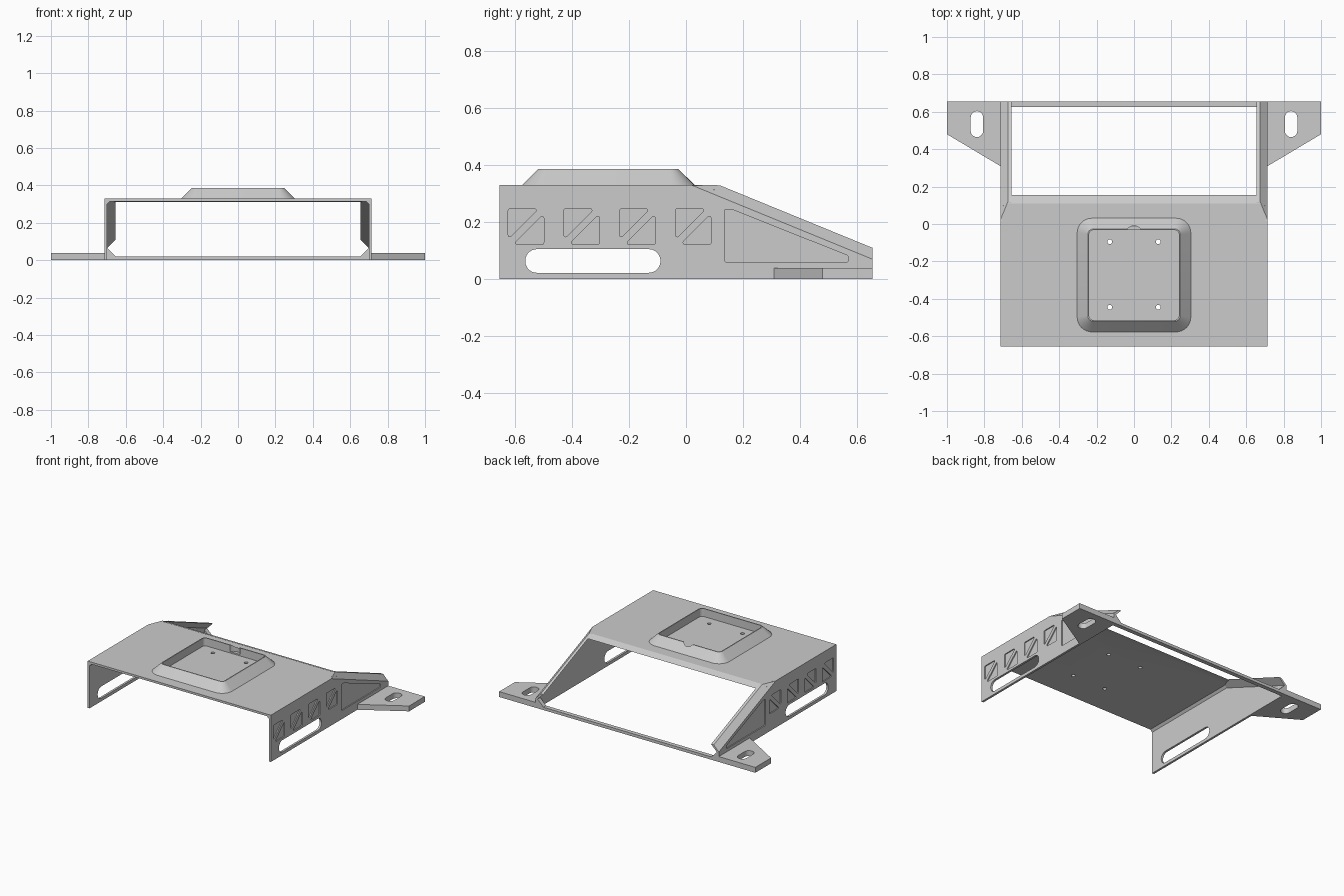
import bpy, bmesh, math
from mathutils import Vector

if "Cube" in bpy.data.objects:
    bpy.data.objects.remove(bpy.data.objects["Cube"])

grey = bpy.data.materials.new("plain grey")
grey.use_nodes = True
grey.diffuse_color = (0.6, 0.6, 0.6, 1)
grey.node_tree.nodes["Principled BSDF"].inputs["Base Color"].default_value = (0.6, 0.6, 0.6, 1)

TOP = 0.33       # height of the deck
OUT, INN = 0.715, 0.70   # outer and inner face of a side wall
BACK = 0.655     # half depth
parts = []


def rounded(points, radius, steps=5):
    """Polygon with every corner replaced by an arc."""
    result = []
    for i, corner in enumerate(points):
        p = Vector(corner)
        a = (Vector(points[i - 1]) - p).normalized()
        b = (Vector(points[(i + 1) % len(points)]) - p).normalized()
        half = a.angle(b) / 2
        centre = p + (a + b).normalized() * radius / math.sin(half)
        reach = radius / math.tan(half)
        start = (p + a * reach - centre).normalized()
        end = (p + b * reach - centre).normalized()
        for k in range(steps + 1):
            ray = start.lerp(end, k / steps) if k in (0, steps) else start.slerp(end, k / steps)
            result.append(tuple(centre + ray.normalized() * radius))
    return result


def box2d(u0, u1, v0, v1):
    return [(u0, v0), (u1, v0), (u1, v1), (u0, v1)]


def loft(name, rings, closed=False):
    """Join matching rings of points; cap the ends, or close into a loop."""
    bm = bmesh.new()
    loops = [[bm.verts.new(p) for p in ring] for ring in rings]
    pairs = list(zip(loops, loops[1:]))
    if closed:
        pairs.append((loops[-1], loops[0]))
    else:
        bm.faces.new(loops[0])
        bm.faces.new(loops[-1])
    for a, b in pairs:
        for i in range(len(a)):
            bm.faces.new((a[i - 1], a[i], b[i], b[i - 1]))
    bmesh.ops.recalc_face_normals(bm, faces=bm.faces)
    mesh = bpy.data.meshes.new(name)
    bm.to_mesh(mesh)
    bm.free()
    mesh.materials.append(grey)
    obj = bpy.data.objects.new(name, mesh)
    bpy.context.collection.objects.link(obj)
    return obj


def prism(name, outline, axis, lo, hi):
    """Extrude a 2D outline along one axis."""
    def place(p, d):
        q = list(p)
        q.insert("xyz".index(axis), d)
        return q
    return loft(name, [[place(p, d) for p in outline] for d in (lo, hi)])


def trim(obj, point, normal):
    """Cut away everything on the normal's side of a plane."""
    bm = bmesh.new()
    bm.from_mesh(obj.data)
    cut = bmesh.ops.bisect_plane(bm, geom=bm.verts[:] + bm.edges[:] + bm.faces[:],
                                 plane_co=point, plane_no=normal, clear_outer=True)
    edges = [e for e in cut["geom_cut"] if isinstance(e, bmesh.types.BMEdge)]
    bmesh.ops.holes_fill(bm, edges=edges)
    bmesh.ops.recalc_face_normals(bm, faces=bm.faces)
    bm.to_mesh(obj.data)
    bm.free()


def finish(obj, cutters=(), mirror=False):
    """Apply the cuts and the mirroring, then drop the cutters."""
    for c in cutters:
        c.hide_render = True
        m = obj.modifiers.new("cut", "BOOLEAN")
        m.operation, m.solver, m.object = "DIFFERENCE", "EXACT", c
    if mirror:
        m = obj.modifiers.new("mirror", "MIRROR")
        m.use_mirror_merge = False
    graph = bpy.context.evaluated_depsgraph_get()
    mesh = bpy.data.meshes.new_from_object(obj.evaluated_get(graph))
    obj.modifiers.clear()
    obj.data = mesh
    for c in cutters:
        bpy.data.objects.remove(c)
    parts.append(obj)


def circle(x, y, r, n=20):
    return [(x + r * math.cos(math.tau * i / n), y + r * math.sin(math.tau * i / n))
            for i in range(n)]


# Deck, with its sloped rear edge, chamfered rear corners and four screw holes
deck = prism("top_plate", [(-BACK, 0.315), (-BACK, TOP), (0.11, TOP), (0.155, 0.312),
                           (0.14, 0.312), (0.13, 0.315)], "x", -INN, INN)
for side in (-1, 1):
    trim(deck, (side * OUT, 0.02, TOP), (side * 0.635, 0.26, 0.635))
finish(deck, [prism("hole_cutter", circle(x, y, 0.013), "z", 0.2, 0.5)
              for x in (-0.13, 0.13) for y in (-0.095, -0.445)])

# Side walls with a hand slot, engraved triangles and an engraved wedge
wall = prism("side_wall", [(-BACK, 0), (BACK, 0), (BACK, 0.07), (0.02, TOP), (-BACK, TOP)],
             "x", INN, OUT)
cutters = [prism("slot_cutter", rounded(box2d(-0.565, -0.09, 0.022, 0.105), 0.041, 10),
                 "x", 0.6, 0.8)]
shapes = [[(0.135, 0.06), (0.57, 0.06), (0.57, 0.082), (0.16, 0.245), (0.135, 0.245)]]
for i in range(4):
    y, z, full, gap = -0.625 + 0.196 * i, 0.122, 0.125, 0.018
    shapes.append([(y, z + full), (y, z + gap), (y + full - gap, z + full)])
    shapes.append([(y + full, z), (y + full, z + full - gap), (y + gap, z)])
cutters += [prism("pocket_cutter", rounded(s, 0.006, 3), "x", 0.708, 0.8) for s in shapes]
finish(wall, cutters, mirror=True)

# Sloping lips along the rear window
def lip_ring(y):
    base = 0.07 + (BACK - y) * 0.26 / 0.635
    section = [(OUT, 0), (0.675, 0.04), (BACK, 0.04), (INN, -0.005)]
    return [(x, y, base + z) for x, z in section]

lip = loft("sloping_lip", [lip_ring(0.02), lip_ring(BACK)])
trim(lip, (0, 0, TOP - 0.0005), (0, 0, 1))
finish(lip, mirror=True)

# Small fillet where wall meets deck
finish(prism("corner_fillet", [(INN, 0.3), (INN, 0.315), (0.685, 0.315)], "y", -BACK, 0.1),
       mirror=True)

# Rear cross bar with gusseted ends
finish(prism("rear_bar", [(-INN, 0), (INN, 0), (INN, 0.065), (BACK, 0.02),
                          (-BACK, 0.02), (-INN, 0.065)], "y", 0.625, BACK))

# Mounting ears with slots
ear = prism("mounting_ear", [(OUT, 0.31), (1, 0.48), (1, BACK), (OUT, BACK)], "z", 0, 0.038)
finish(ear, [prism("ear_slot_cutter", rounded(box2d(0.807, 0.873, 0.465, 0.603), 0.0325, 10),
                   "z", -0.1, 0.1)], mirror=True)

# Raised tapered frame around the recess, with a finger notch at the back
def frame_ring(half, radius, z, cy=-0.273):
    outline = rounded(box2d(-half, half, cy - half, cy + half), radius, 8)
    return [(x, y, z) for x, y in outline]

frame = loft("raised_frame", [frame_ring(0.305, 0.08, TOP - 0.001), frame_ring(0.247, 0.03, 0.386),
                              frame_ring(0.24, 0.023, 0.386), frame_ring(0.24, 0.023, TOP - 0.001)],
             closed=True)
finish(frame, [prism("notch_cutter", circle(0, -0.055, 0.045, 32), "z", 0.34, 0.5)])

# Smooth the rounded corners, keep the edges crisp
bpy.ops.object.select_all(action="DESELECT")
for obj in parts:
    obj.select_set(True)
bpy.context.view_layer.objects.active = parts[0]
bpy.ops.object.shade_smooth_by_angle(angle=math.radians(20))
